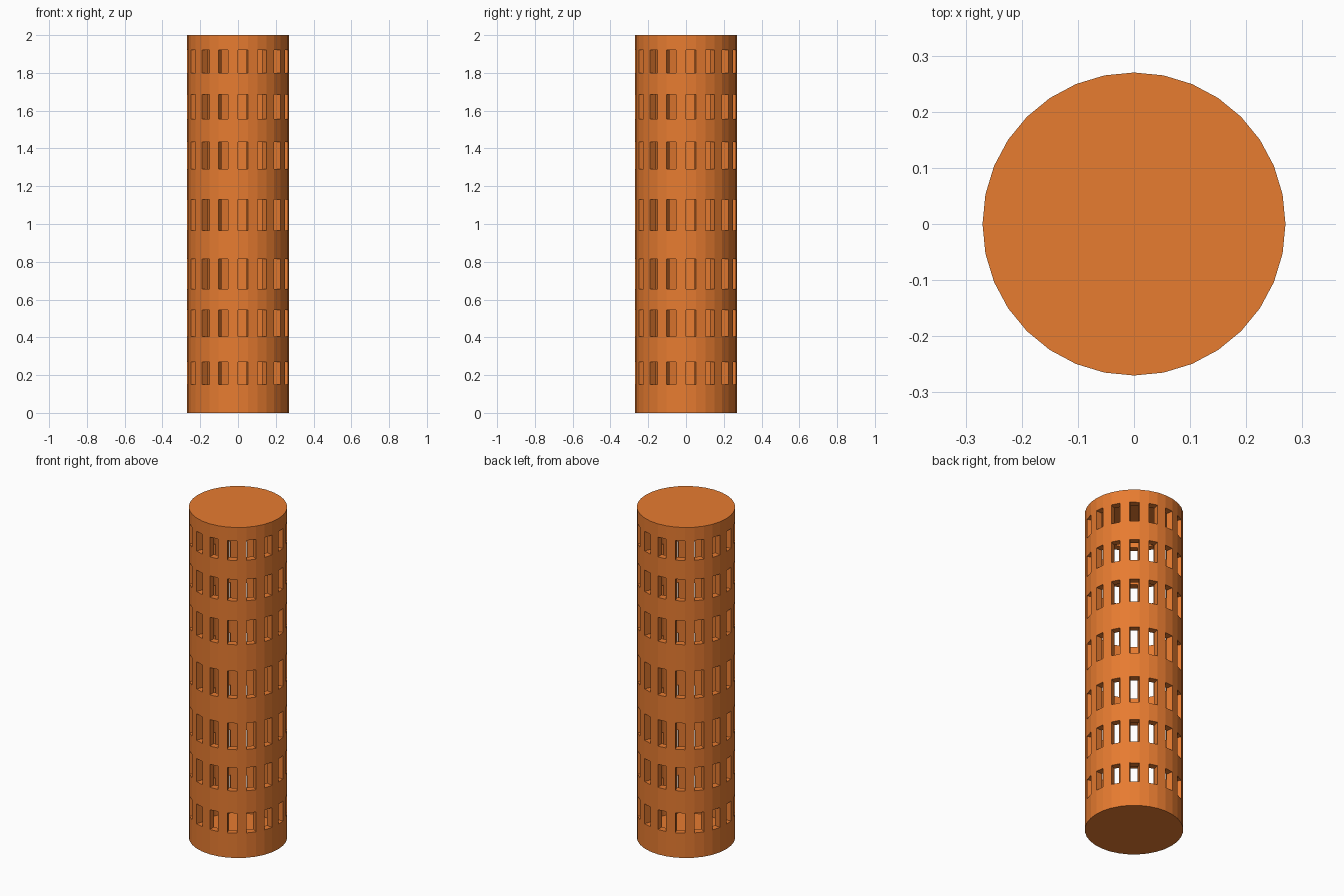
import bpy, bmesh
from math import cos, sin, pi

if "Cube" in bpy.data.objects:
    bpy.data.objects.remove(bpy.data.objects["Cube"])

SIDES, R, WALL, H = 32, 0.27, 0.04, 2.0
# bottom and top height of each row of windows
ROWS = [(0.15, 0.27), (0.405, 0.545), (0.655, 0.815), (0.965, 1.13),
        (1.29, 1.435), (1.555, 1.685), (1.80, 1.92)]
levels = [z for row in ROWS for z in row]

bm = bmesh.new()


def shell(radius, z0, z1):
    """Stack of vertex rings for one skin of the tower."""
    return [[bm.verts.new((radius * cos(2 * pi * i / SIDES),
                           radius * sin(2 * pi * i / SIDES), z))
             for i in range(SIDES)] for z in [z0] + levels + [z1]]


outer = shell(R, 0, H)
inner = shell(R - WALL, WALL, H - WALL)

for k in range(len(outer) - 1):
    for i in range(SIDES):
        j = (i + 1) % SIDES
        o = [outer[k][i], outer[k][j], outer[k + 1][j], outer[k + 1][i]]
        n = [inner[k][i], inner[k][j], inner[k + 1][j], inner[k + 1][i]]
        if k % 2 == 1 and i % 2 == 0:
            # window opening: four reveals through the wall
            for a in range(4):
                b = (a + 1) % 4
                bm.faces.new((o[a], o[b], n[b], n[a]))
        else:
            bm.faces.new(o)
            bm.faces.new(n[::-1])

# floor and roof slabs
bm.faces.new(outer[0][::-1])
bm.faces.new(outer[-1])
bm.faces.new(inner[0])
bm.faces.new(inner[-1][::-1])
bmesh.ops.recalc_face_normals(bm, faces=bm.faces)

mesh = bpy.data.meshes.new("tower")
bm.to_mesh(mesh)
bm.free()
tower = bpy.data.objects.new("tower", mesh)
bpy.context.collection.objects.link(tower)

mat = bpy.data.materials.new("orange")
mat.diffuse_color = (0.8, 0.2, 0.03, 1)
mat.use_nodes = True
mat.node_tree.nodes["Principled BSDF"].inputs["Base Color"].default_value = mat.diffuse_color
mesh.materials.append(mat)
